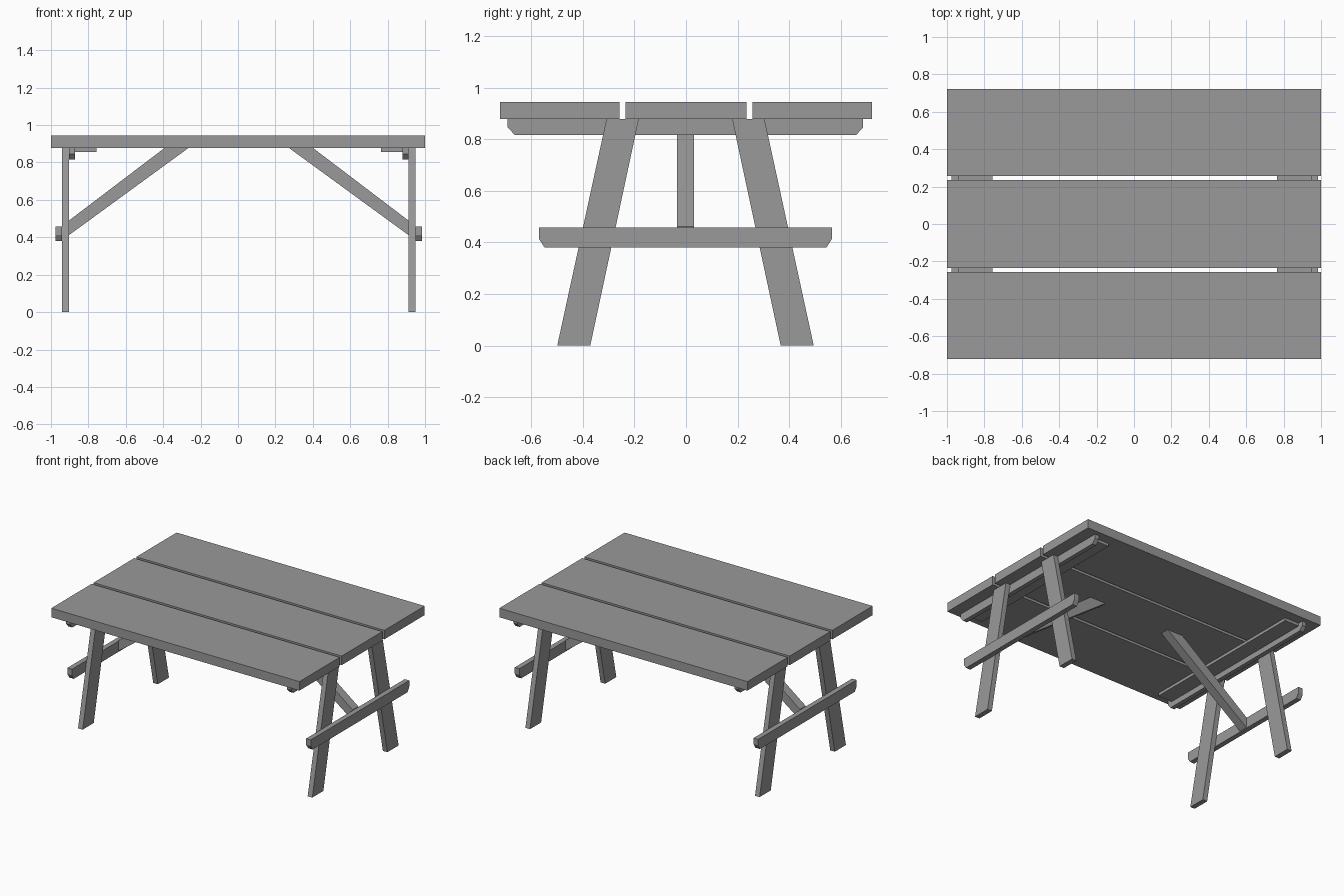
import bpy, bmesh

cube = bpy.data.objects.get("Cube")
if cube:
    bpy.data.objects.remove(cube, do_unlink=True)

wood = bpy.data.materials.new("grey_wood")
wood.use_nodes = True
grey = (0.32, 0.32, 0.32, 1)
wood.diffuse_color = grey
wood.node_tree.nodes["Principled BSDF"].inputs["Base Color"].default_value = grey

TOP, UNDER = 0.944, 0.878      # tabletop surface and underside
X_OFF, Y_OFF = 0.004, -0.002   # small offset of the frame below the top


def prism(name, profile, place, lo, hi):
    """Extrude a 2D profile from lo to hi; place maps (u, v, depth) to xyz."""
    bm = bmesh.new()
    ends = [[bm.verts.new(place(u, v, d)) for u, v in profile] for d in (lo, hi)]
    for ring in ends:
        bm.faces.new(ring)
    n = len(profile)
    for i in range(n):
        j = (i + 1) % n
        bm.faces.new((ends[0][i], ends[0][j], ends[1][j], ends[1][i]))
    bmesh.ops.recalc_face_normals(bm, faces=bm.faces)
    mesh = bpy.data.meshes.new(name)
    bm.to_mesh(mesh)
    bm.free()
    mesh.materials.append(wood)
    obj = bpy.data.objects.new(name, mesh)
    bpy.context.collection.objects.link(obj)
    return obj


def rect(u0, u1, v0, v1):
    return [(u0, v0), (u1, v0), (u1, v1), (u0, v1)]


def rail_profile(half, bottom, top, cut_y, cut_z):
    """Rail seen from the side, with its lower corners cut off."""
    right = [(half - cut_y, bottom), (half, bottom + cut_z), (half, top)]
    return right + [(-y, z) for y, z in reversed(right)]


# Tabletop planks
for name, y0, y1 in (("front_plank", -0.721, -0.257),
                     ("middle_plank", -0.234, 0.234),
                     ("back_plank", 0.257, 0.721)):
    prism(name, rect(y0, y1, UNDER, TOP), lambda u, v, d: (d, u, v), -1, 1)

# Two matching end frames
for side, s in (("left", 1), ("right", -1)):
    def across(u, v, d):
        return (X_OFF + s * d, u + Y_OFF, v)

    def along(u, v, d):
        return (X_OFF + s * u, d + Y_OFF, v)

    # Splayed legs
    for end, t in (("front", -1), ("back", 1)):
        leg = [(0.497, 0), (0.369, 0), (0.181, UNDER), (0.306, UNDER)]
        prism(f"{side}_{end}_leg", [(t * y, z) for y, z in leg],
              across, 0.907, 0.944)

    # Cross rails and the thin batten under the planks
    prism(f"{side}_upper_rail", rail_profile(0.689, 0.816, UNDER, 0.027, 0.03),
          across, 0.875, 0.907)
    prism(f"{side}_lower_rail", rail_profile(0.567, 0.379, 0.457, 0.021, 0.033),
          across, 0.944, 0.981)
    prism(f"{side}_batten", rect(-0.65, 0.65, 0.857, UNDER),
          across, 0.76, 0.875)

    # Diagonal brace from the lower rail to the tabletop
    prism(f"{side}_brace", [(0.944, 0.385), (0.944, 0.462),
                            (0.396, UNDER), (0.268, UNDER)],
          along, -0.033, 0.033)
